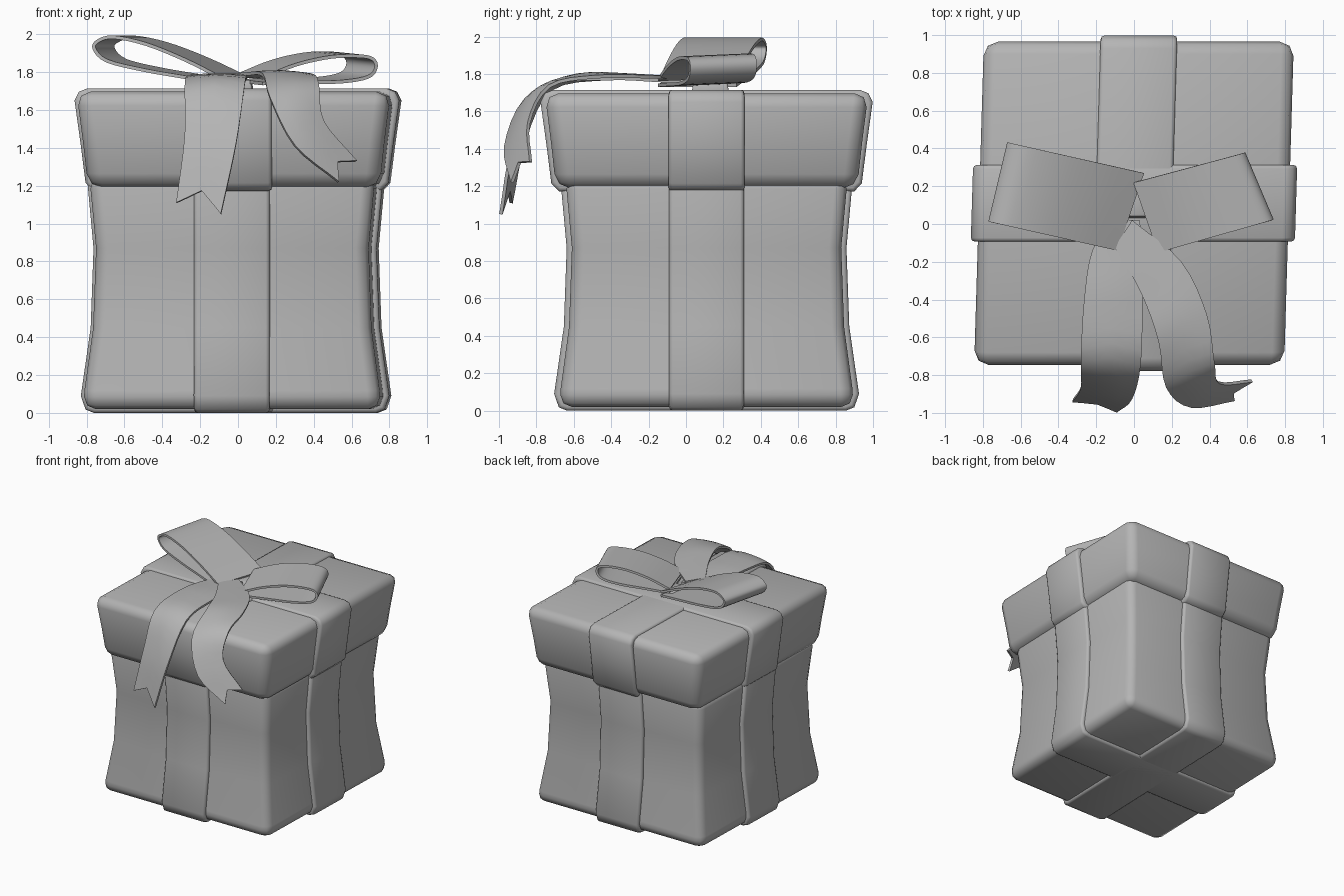
import bpy, bmesh, math
from mathutils import Vector

if "Cube" in bpy.data.objects:
    bpy.data.objects.remove(bpy.data.objects["Cube"])

grey = bpy.data.materials.new("mid_grey")
grey.diffuse_color = (0.46, 0.46, 0.46, 1)
grey.use_nodes = True
grey.node_tree.nodes["Principled BSDF"].inputs["Base Color"].default_value = grey.diffuse_color
SHEAR = 0.03    # the box leans slightly to +x towards the back


def finish(name, bm, angle):
    bmesh.ops.recalc_face_normals(bm, faces=bm.faces)
    mesh = bpy.data.meshes.new(name)
    bm.to_mesh(mesh)
    bm.free()
    mesh.materials.append(grey)
    ob = bpy.data.objects.new(name, mesh)
    bpy.context.collection.objects.link(ob)
    bpy.ops.object.select_all(action='DESELECT')
    ob.select_set(True)
    bpy.context.view_layer.objects.active = ob
    bpy.ops.object.shade_smooth_by_angle(angle=math.radians(angle))
    return ob


def loft(name, rings, bevel, loc):
    """Stack of rectangles (z, half x, half y) with rounded outer edges."""
    bm = bmesh.new()
    loops = [[bm.verts.new((sx * hx + SHEAR * sy * hy, sy * hy, z)) for sx, sy in
              ((-1, -1), (1, -1), (1, 1), (-1, 1))] for z, hx, hy in rings]
    for a, b in zip(loops, loops[1:]):
        for i in range(4):
            j = (i + 1) % 4
            bm.faces.new((a[i], a[j], b[j], b[i]))
    bm.faces.new(loops[0][::-1])
    bm.faces.new(loops[-1])
    bmesh.ops.recalc_face_normals(bm, faces=bm.faces)
    hard = [e for e in bm.edges if e.calc_face_angle() > 1.15]
    bmesh.ops.bevel(bm, geom=hard, offset=bevel, segments=2, profile=0.5,
                    affect='EDGES')
    ob = finish(name, bm, 60)
    ob.location = loc
    return ob


def spline(pts, t):
    """Catmull-Rom point at t in 0..1."""
    n = len(pts) - 1
    i = min(int(t * n), n - 1)
    u = t * n - i
    b, c = Vector(pts[i]), Vector(pts[i + 1])
    a = Vector(pts[i - 1]) if i else 2 * b - c
    d = Vector(pts[i + 2]) if i + 2 <= n else 2 * c - b
    return 0.5 * (2 * b + (c - a) * u + (2 * a - 5 * b + 4 * c - d) * u ** 2
                  + (3 * b - a - 3 * c + d) * u ** 3)


def strip(name, edge_a, edge_b, steps, notch=0.0, bulge=0.0, thick=0.018):
    """Ribbon between two edge curves, optionally with a V cut end."""
    bm = bmesh.new()
    cols = 4
    grid = []
    for r in range(steps + 1):
        row = []
        for c in range(cols + 1):
            v = c / cols
            t = r / steps * (1 - notch * (1 - abs(2 * v - 1)))
            p = spline(edge_a, t).lerp(spline(edge_b, t), v)
            p += Vector((0, -0.7, 0.7)) * bulge * math.sin(math.pi * v) * math.sin(math.pi * t)
            row.append(bm.verts.new(p))
        grid.append(row)
    for a, b in zip(grid, grid[1:]):
        for i in range(cols):
            bm.faces.new((a[i], a[i + 1], b[i + 1], b[i]))
    ob = finish(name, bm, 60)
    mod = ob.modifiers.new("thickness", 'SOLIDIFY')
    mod.thickness = thick
    mod.offset = 0
    bpy.ops.object.modifier_apply(modifier=mod.name)
    bpy.ops.object.shade_smooth_by_angle(angle=math.radians(50))
    return ob


def loop_edge(start, end, profile, lift=0.0):
    s, e = Vector(start), Vector(end)
    return [(*s.lerp(e, f), z + lift) for f, z in profile]


# Box with a pinched waist, and its crossing bands
HALF = 0.2
body = [(0.02, 0.785), (0.12, 0.78), (0.45, 0.735), (0.87, 0.72), (1.25, 0.755)]
centre = (-0.01, 0.11, 0)
loft("box_body", [(z, h, h) for z, h in body], 0.065, centre)
band = [(0.0, 0.745), (0.018, 0.79), (0.09, 0.815), (0.45, 0.763),
        (0.87, 0.748), (1.25, 0.783)]
loft("body_band_front_back", [(z, HALF, h) for z, h in band], 0.02, centre)
loft("body_band_sides", [(z, h, HALF) for z, h in band], 0.02, centre)

# Flared lid and its crossing bands
lid = [(1.19, 0.805), (1.42, 0.83), (1.697, 0.865)]
centre = (0.0, 0.11, 0)
loft("lid", [(z, h - 0.035, h) for z, h in lid], 0.075, centre)
band = [(1.173, 0.79), (1.215, 0.83), (1.42, 0.856), (1.65, 0.888),
        (1.697, 0.865), (1.715, 0.82)]
loft("lid_band_front_back", [(z, HALF + 0.003, h) for z, h in band], 0.02, centre)
loft("lid_band_sides", [(z, h - 0.03, HALF + 0.003) for z, h in band], 0.02, centre)

# Bow loops
big = [(0, 1.77), (0.3, 1.87), (0.6, 1.95), (0.85, 1.985), (0.97, 1.965),
       (1, 1.925), (0.9, 1.86), (0.6, 1.81), (0.3, 1.775), (0, 1.74)]
small = [(0, 1.77), (0.3, 1.84), (0.6, 1.88), (0.85, 1.885), (0.97, 1.87),
         (1, 1.825), (0.93, 1.775), (0.7, 1.75), (0.35, 1.745), (0, 1.74)]
strip("bow_loop_left", loop_edge((-0.09, -0.14), (-0.76, 0.01), big),
      loop_edge((0.05, 0.27), (-0.66, 0.43), big), 36)
strip("bow_loop_right", loop_edge((0.13, -0.15), (0.73, 0.02), small),
      loop_edge((0.0, 0.22), (0.58, 0.375), small, 0.015), 36)
loft("bow_base", [(1.70, 0.06, 0.1), (1.76, 0.05, 0.09)], 0.01, (0.02, 0.13, 0))

# Bow tails draped over the front edge
strip("bow_tail_left",
      [(-0.10, 0.02, 1.76), (-0.22, -0.14, 1.765), (-0.265, -0.42, 1.775),
       (-0.28, -0.72, 1.72), (-0.28, -0.86, 1.46), (-0.325, -0.935, 1.11)],
      [(0.03, 0.02, 1.76), (0.045, -0.14, 1.765), (0.045, -0.42, 1.775),
       (0.035, -0.74, 1.73), (-0.01, -0.92, 1.42), (-0.09, -0.99, 1.05)],
      20, notch=0.05, bulge=0.015)
strip("bow_tail_right",
      [(-0.10, -0.12, 1.775), (0.04, -0.37, 1.79), (0.13, -0.62, 1.785),
       (0.17, -0.86, 1.66), (0.30, -0.965, 1.41), (0.53, -0.93, 1.22)],
      [(-0.01, 0.02, 1.775), (0.25, -0.2, 1.785), (0.385, -0.48, 1.785),
       (0.425, -0.73, 1.735), (0.45, -0.84, 1.54), (0.625, -0.83, 1.33)],
      20, notch=0.05, bulge=0.015)
